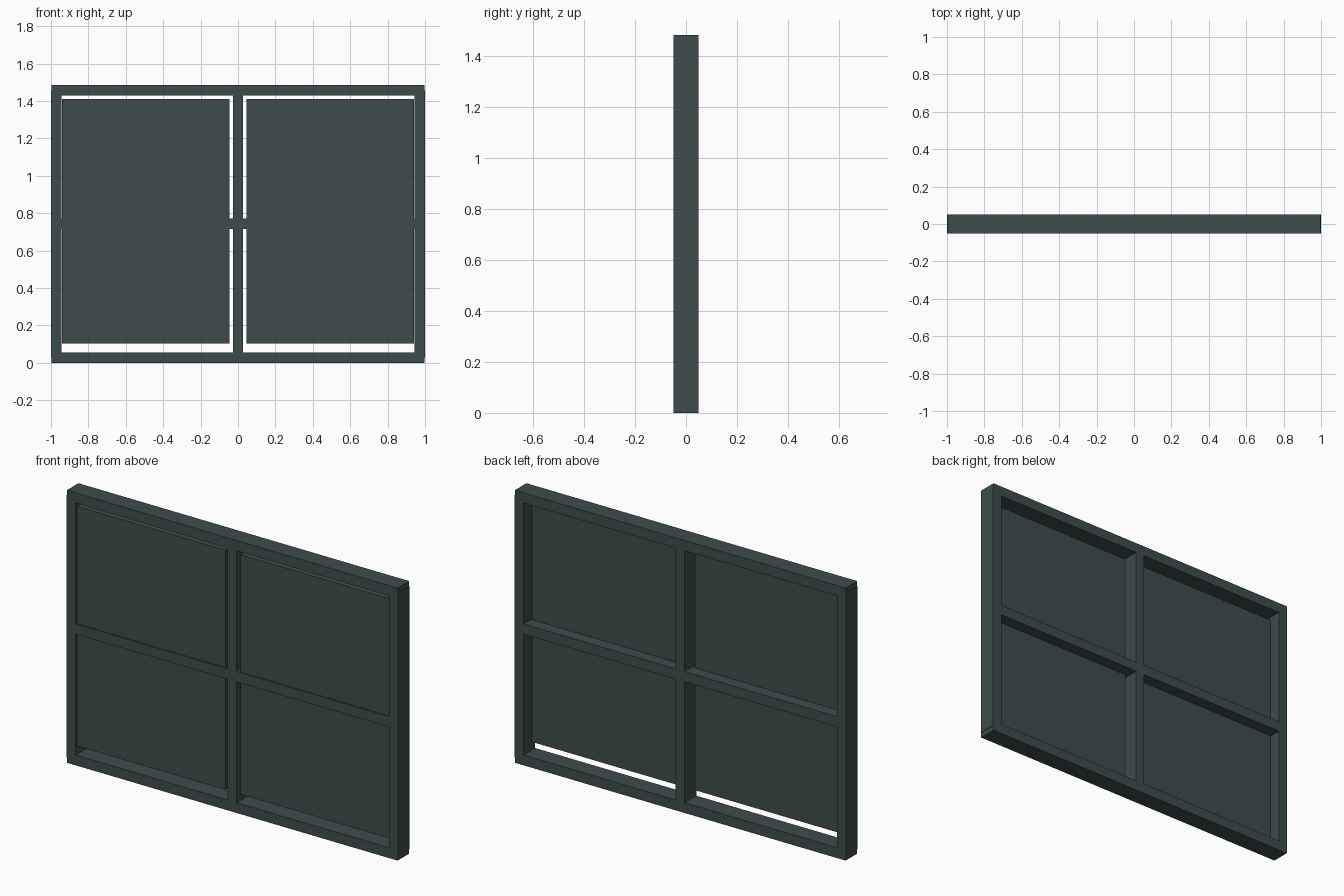
import bpy

cube = bpy.data.objects.get("Cube")
if cube:
    bpy.data.objects.remove(cube, do_unlink=True)

# Single dark grey-green paint
paint = bpy.data.materials.new("dark_slate_green")
paint.use_nodes = True
COLOUR = (0.048, 0.073, 0.072, 1)
paint.diffuse_color = COLOUR
paint.node_tree.nodes["Principled BSDF"].inputs["Base Color"].default_value = COLOUR


def box(name, x, y, z):
    """Box spanning the given (min, max) range on each axis."""
    spans = (x, y, z)
    bpy.ops.mesh.primitive_cube_add(size=1, location=[(a + b) / 2 for a, b in spans])
    ob = bpy.context.object
    ob.name = name
    ob.scale = [b - a for a, b in spans]
    bpy.ops.object.transform_apply(location=False, rotation=False, scale=True)
    ob.data.materials.append(paint)
    return ob


HEIGHT = 1.485
BAR = 0.056                 # face width of every frame member
DEPTH = (-0.05, 0.05)
RAIL = (-0.997, 0.997)
PANEL_DEPTH = (-0.043, -0.015)

# Horizontal rails
for name, mid in (("bottom_rail", BAR / 2),
                  ("middle_rail", HEIGHT / 2),
                  ("top_rail", HEIGHT - BAR / 2)):
    box(name, RAIL, DEPTH, (mid - BAR / 2, mid + BAR / 2))

# Upright members
upright = (BAR / 2, HEIGHT - BAR / 2)
box("centre_mullion", (-0.027, 0.027), DEPTH, upright)
for side, s in (("left", 1), ("right", -1)):
    box(side + "_stile", sorted((s, s * (1 - BAR))), DEPTH, upright)
    # Thick panel set just behind the front face
    box(side + "_panel", sorted((s * 0.045, s * 0.94)), PANEL_DEPTH, (0.104, 1.41))
